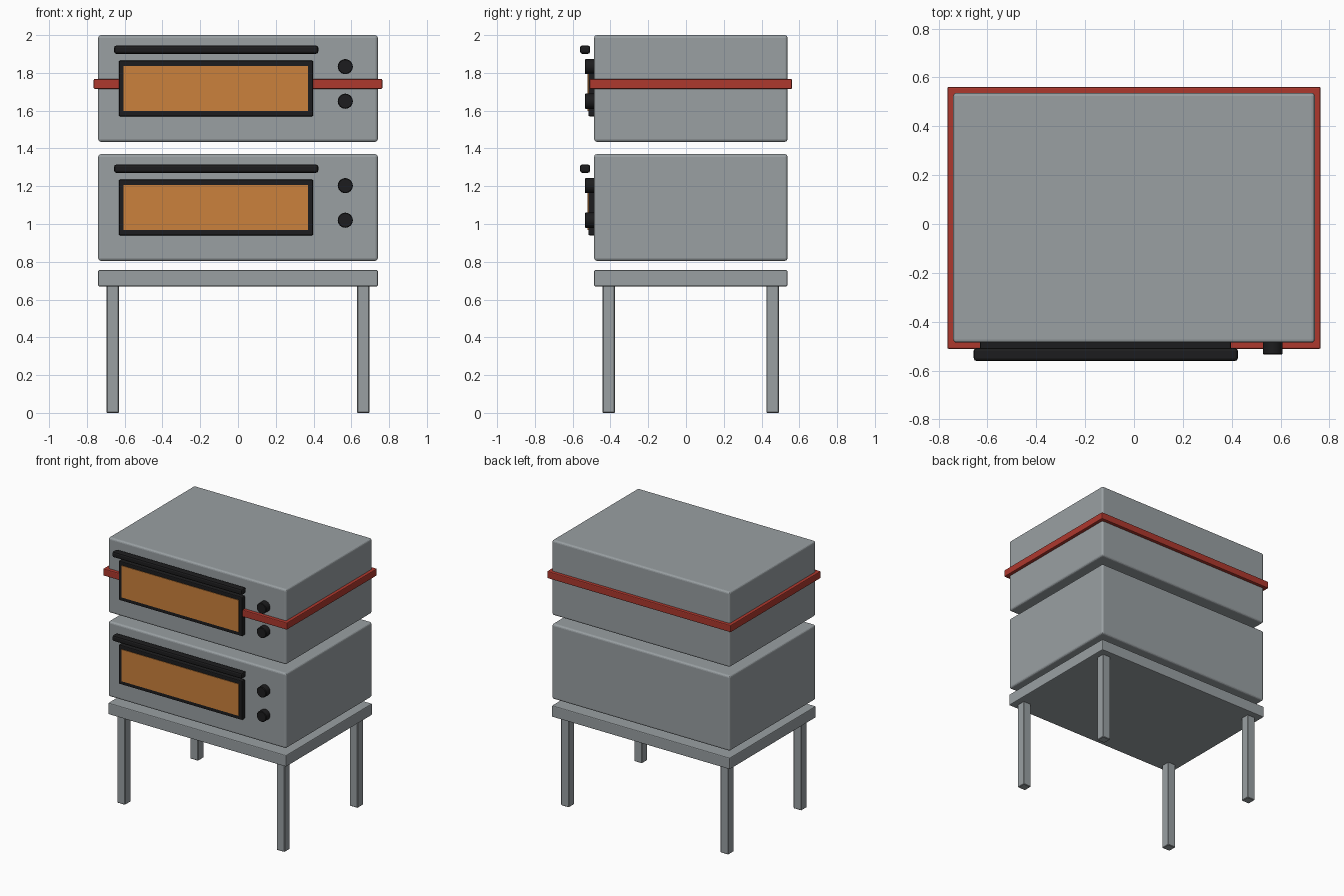
import bpy
import math

cube = bpy.data.objects.get("Cube")
if cube:
    bpy.data.objects.remove(cube, do_unlink=True)


def material(name, r, g, b):
    m = bpy.data.materials.new(name)
    m.use_nodes = True
    m.diffuse_color = (r, g, b, 1)
    m.node_tree.nodes["Principled BSDF"].inputs["Base Color"].default_value = (r, g, b, 1)
    return m


steel = material("steel grey", 0.32, 0.35, 0.365)
black = material("soft black", 0.012, 0.012, 0.013)
amber = material("amber glass", 0.6, 0.22, 0.045)
red = material("red trim", 0.42, 0.04, 0.027)


def finish(obj, name, mat, bevel, segments):
    obj.name = name
    obj.data.materials.append(mat)
    if bevel:
        mod = obj.modifiers.new("rounded_edges", 'BEVEL')
        mod.width = bevel
        mod.segments = segments
        mod.limit_method = 'ANGLE'
    return obj


def box(name, mat, x, y, z, bevel=0.0, segments=2):
    """Box from (low, high) ranges on each axis."""
    ranges = (x, y, z)
    bpy.ops.mesh.primitive_cube_add(size=1, location=[(a + b) / 2 for a, b in ranges])
    obj = bpy.context.object
    obj.scale = [b - a for a, b in ranges]
    bpy.ops.object.transform_apply(location=False, rotation=False, scale=True)
    return finish(obj, name, mat, bevel, segments)


def knob(name, x, z):
    bpy.ops.mesh.primitive_cylinder_add(vertices=24, radius=0.04, depth=0.055,
                                        location=(x, -0.5075, z),
                                        rotation=(math.pi / 2, 0, 0))
    obj = finish(bpy.context.object, name, black, 0.004, 1)
    bpy.ops.object.shade_smooth_by_angle(angle=math.radians(40))
    return obj


WIDTH = (-0.74, 0.74)
DEPTH = (-0.486, 0.537)


def oven(prefix, base):
    """One oven deck: housing, door, window, handle and two knobs."""
    box(prefix + "_housing", steel, WIDTH, DEPTH, (base, base + 0.565), 0.014, 3)
    box(prefix + "_door_frame", black, (-0.63, 0.397), (-0.517, -0.48),
        (base + 0.135, base + 0.43), 0.006)
    box(prefix + "_window", amber, (-0.605, 0.37), (-0.521, -0.513),
        (base + 0.163, base + 0.402))
    box(prefix + "_handle", black, (-0.656, 0.425), (-0.561, -0.507),
        (base + 0.466, base + 0.51), 0.012, 2)
    knob(prefix + "_upper_knob", 0.568, base + 0.398)
    knob(prefix + "_lower_knob", 0.568, base + 0.215)


oven("lower_oven", 0.805)
oven("upper_oven", 1.435)

# Trim band around the upper deck
box("trim_band", red, (-0.764, 0.764), (-0.511, 0.561), (1.715, 1.768), 0.006)

# Stand
box("stand_top", steel, WIDTH, DEPTH, (0.67, 0.756), 0.006)
for side, sx in (("left", 1), ("right", -1)):
    for end, y in (("front", -0.409), ("back", 0.459)):
        x = sx * 0.663
        box(f"{end}_{side}_leg", steel, (x - 0.033, x + 0.033),
            (y - 0.033, y + 0.033), (0, 0.672), 0.004, 1)
